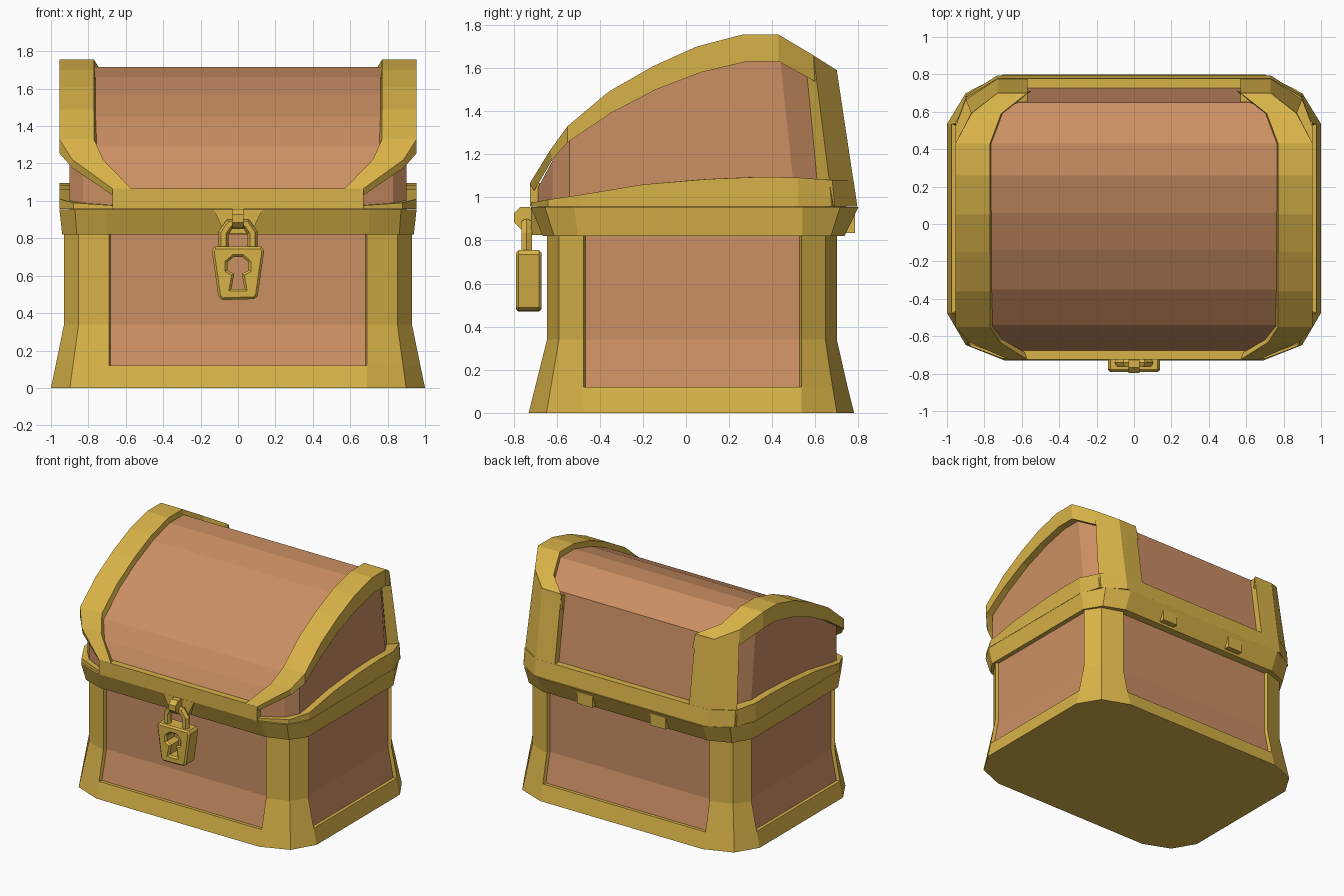
import bpy, bmesh, math

if "Cube" in bpy.data.objects:
    bpy.data.objects.remove(bpy.data.objects["Cube"])


def material(name, rgb):
    m = bpy.data.materials.new(name)
    m.diffuse_color = (*rgb, 1)
    m.use_nodes = True
    m.node_tree.nodes["Principled BSDF"].inputs["Base Color"].default_value = m.diffuse_color
    return m


GOLD = material("gold", (0.69, 0.45, 0.065))
WOOD = material("copper_wood", (0.60, 0.275, 0.125))


def loft(name, rings, mat, mirror=False):
    """Skin a list of equal-length rings with flat faces and capped ends."""
    bm = bmesh.new()
    for s in ((1, -1) if mirror else (1,)):
        vs = [[bm.verts.new((s * x, y, z)) for x, y, z in r] for r in rings]
        n = len(rings[0])
        for a, b in zip(vs, vs[1:]):
            for i in range(n):
                j = (i + 1) % n
                bm.faces.new((a[i], a[j], b[j], b[i]))
        bm.faces.new(vs[0])
        bm.faces.new(vs[-1])
    bmesh.ops.recalc_face_normals(bm, faces=bm.faces)
    me = bpy.data.meshes.new(name)
    bm.to_mesh(me)
    bm.free()
    me.materials.append(mat)
    ob = bpy.data.objects.new(name, me)
    bpy.context.collection.objects.link(ob)
    return ob


def box(name, x0, x1, y0, y1, z0, z1, mat, mirror=False):
    ring = lambda z: [(x0, y0, z), (x1, y0, z), (x1, y1, z), (x0, y1, z)]
    return loft(name, [ring(z0), ring(z1)], mat, mirror)


def corner(x, y, fx, sy):
    """Three points of a two-facet rounded corner."""
    k = 0.35
    return [(fx, y), ((fx + x) / 2 * (1 - k) + x * k, (y + sy) / 2 * (1 - k) + y * k), (x, sy)]


def outline(x, y0, y1, fx, s0, s1, z):
    half = corner(x, y0, fx, s0) + corner(x, y1, fx, s1)[::-1]
    return [(a, b, z) for a, b in half + [(-a, b) for a, b in half[::-1]]]


# Base: levels are half width, front y, back y, z
levels = [(1.0, -0.73, 0.78, 0), (0.975, -0.70, 0.75, 0.12),
          (0.93, -0.645, 0.70, 0.34), (0.93, -0.645, 0.70, 0.83)]
FX, S0, S1 = 0.69, -0.475, 0.535
loft("base_skirt", [outline(x, a, b, FX, S0, S1, z) for x, a, b, z in levels[:2]], GOLD)
loft("base_panels", [outline(x - 0.025, a + 0.025, b - 0.025, FX, S0, S1, z)
                     for x, a, b, z in levels[1:]], WOOD)
for name, back in (("front_post", False), ("back_post", True)):
    rings = []
    for x, a, b, z in levels[1:]:
        y, s = (b, S1) if back else (a, S0)
        d = -0.06 if back else 0.06
        pts = corner(x, y, FX, s) + [(x - 0.06, s + d / 3), (FX - 0.02, y + d)]
        rings.append([(p, q, z) for p, q in pts])
    loft(name, rings, GOLD, True)
loft("base_rim", [outline(0.94, -0.665, 0.735, 0.70, -0.50, 0.54, 0.82),
                  outline(0.955, -0.72, 0.80, 0.70, -0.52, 0.54, 0.955)], GOLD)

# Hinges on the back of the rim
box("hinge", 0.245, 0.375, 0.70, 0.785, 0.835, 0.95, GOLD, True)

# Wooden lid: stations are y, top z, half width, bottom y
lid = [(-0.69, 1.04, 0.66, -0.69), (-0.62, 1.17, 0.83, -0.62), (-0.54, 1.29, 0.90, -0.54),
       (-0.35, 1.45, 0.90, -0.35), (-0.14, 1.57, 0.90, -0.14), (0.06, 1.66, 0.90, 0.06),
       (0.26, 1.715, 0.90, 0.26), (0.43, 1.715, 0.90, 0.51), (0.56, 1.635, 0.82, 0.65),
       (0.65, 1.58, 0.62, 0.745)]
loft("lid_wood", [[(-w, y, z), (w, y, z), (w, yb, 0.95), (-w, yb, 0.95)]
                  for y, z, w, yb in lid], WOOD)

# Arched end bands: upper y z, lower y z, outer x, inner x
band = [(-0.725, 1.065, -0.705, 1.03, 0.67, 0.57), (-0.63, 1.22, -0.62, 1.175, 0.885, 0.72),
        (-0.55, 1.33, -0.55, 1.255, 0.955, 0.77), (-0.36, 1.49, -0.35, 1.39, 0.955, 0.77),
        (-0.15, 1.61, -0.14, 1.50, 0.955, 0.77), (0.05, 1.70, 0.07, 1.58, 0.955, 0.77),
        (0.26, 1.755, 0.28, 1.63, 0.955, 0.77), (0.43, 1.755, 0.43, 1.63, 0.955, 0.77),
        (0.59, 1.66, 0.595, 1.54, 0.87, 0.71), (0.70, 1.59, 0.71, 1.48, 0.73, 0.57)]
loft("lid_band", [[(xi, y, z), (xo, y, z), (xo, yl, zl), (xi - 0.02, yl, zl)]
                  for y, z, yl, zl, xo, xi in band], GOLD, True)

# Leaning back corner posts of the lid
loft("lid_back_post",
     [[(0.57, 0.795, 0.957), (0.73, 0.795, 0.957), (0.905, 0.68, 0.957),
       (0.82, 0.60, 0.957), (0.57, 0.70, 0.957)],
      [(0.57, 0.70, 1.58), (0.73, 0.70, 1.588), (0.87, 0.592, 1.655),
       (0.78, 0.52, 1.60), (0.57, 0.60, 1.55)]], GOLD, True)

# Lower lid rim: flat front strip, then sides that swell towards the back
box("lid_front_strip", -0.67, 0.67, -0.725, -0.66, 0.957, 1.067, GOLD)
path = [(0.66, -0.72, 0.975), (0.88, -0.64, 0.99), (0.955, -0.50, 1.01), (0.955, -0.2, 1.06),
        (0.955, 0.1, 1.085), (0.955, 0.35, 1.095), (0.955, 0.52, 1.092),
        (0.895, 0.69, 1.08), (0.73, 0.795, 1.08), (0.0, 0.795, 1.08)]
loft("lid_side_rim", [[(x, y, 0.957), (x, y - max(0, y - 0.5) * 0.06, z),
                       (x * 0.92, y * 0.915, z), (x * 0.92, y * 0.915, 0.957)]
                      for x, y, z in path], GOLD, True)

# Clasp plate and its round hook
loft("clasp_plate", [[(-w, -0.72, z), (w, -0.72, z), (w, -0.64, z), (-w, -0.64, z)]
                     for w, z in ((0.07, 0.825), (0.13, 0.953))], GOLD)
loft("clasp_hook", [[(x, -0.747 + 0.055 * math.cos(math.pi * (i + 0.5) / 4),
                      0.905 + 0.055 * math.sin(math.pi * (i + 0.5) / 4)) for i in range(8)]
                    for x in (-0.03, 0.03)], GOLD)


# Padlock: curves drawn in x-z and stood upright
def curve(name, splines, y, closed, **settings):
    cu = bpy.data.curves.new(name, 'CURVE')
    for k, v in settings.items():
        setattr(cu, k, v)
    for pts in splines:
        sp = cu.splines.new('POLY')
        sp.points.add(len(pts) - 1)
        for p, (x, z) in zip(sp.points, pts):
            p.co = (x, z, 0, 1)
        sp.use_cyclic_u = closed
    cu.materials.append(GOLD)
    ob = bpy.data.objects.new(name, cu)
    ob.location.y = y
    ob.rotation_euler.x = math.pi / 2
    bpy.context.collection.objects.link(ob)
    bpy.ops.object.select_all(action='DESELECT')
    ob.select_set(True)
    bpy.context.view_layer.objects.active = ob
    bpy.ops.object.convert(target='MESH')
    for p in bpy.context.object.data.polygons:
        p.use_smooth = False


body = [(-0.14, 0.735), (-0.125, 0.755), (0.125, 0.755), (0.14, 0.735),
        (0.105, 0.49), (0.085, 0.475), (-0.085, 0.47), (-0.105, 0.49)]
keyhole = [(-0.035, 0.53), (-0.02, 0.61)]
keyhole += [(0.062 * math.cos(a), 0.65 + 0.055 * math.sin(a))
            for a in (math.radians(202 - 45 * i) for i in range(6))]
keyhole += [(0.02, 0.61), (0.035, 0.53)]
curve("padlock_body", [body, keyhole], -0.73, True, dimensions='2D', fill_mode='BOTH',
      extrude=0.048, bevel_depth=0.012, bevel_resolution=0, offset=-0.012)
curve("padlock_shackle", [[(-0.077, 0.74), (-0.077, 0.83), (-0.045, 0.877), (0.045, 0.877),
                           (0.077, 0.83), (0.077, 0.74)]], -0.74, False,
      dimensions='3D', fill_mode='FULL', bevel_depth=0.028, bevel_resolution=1)
